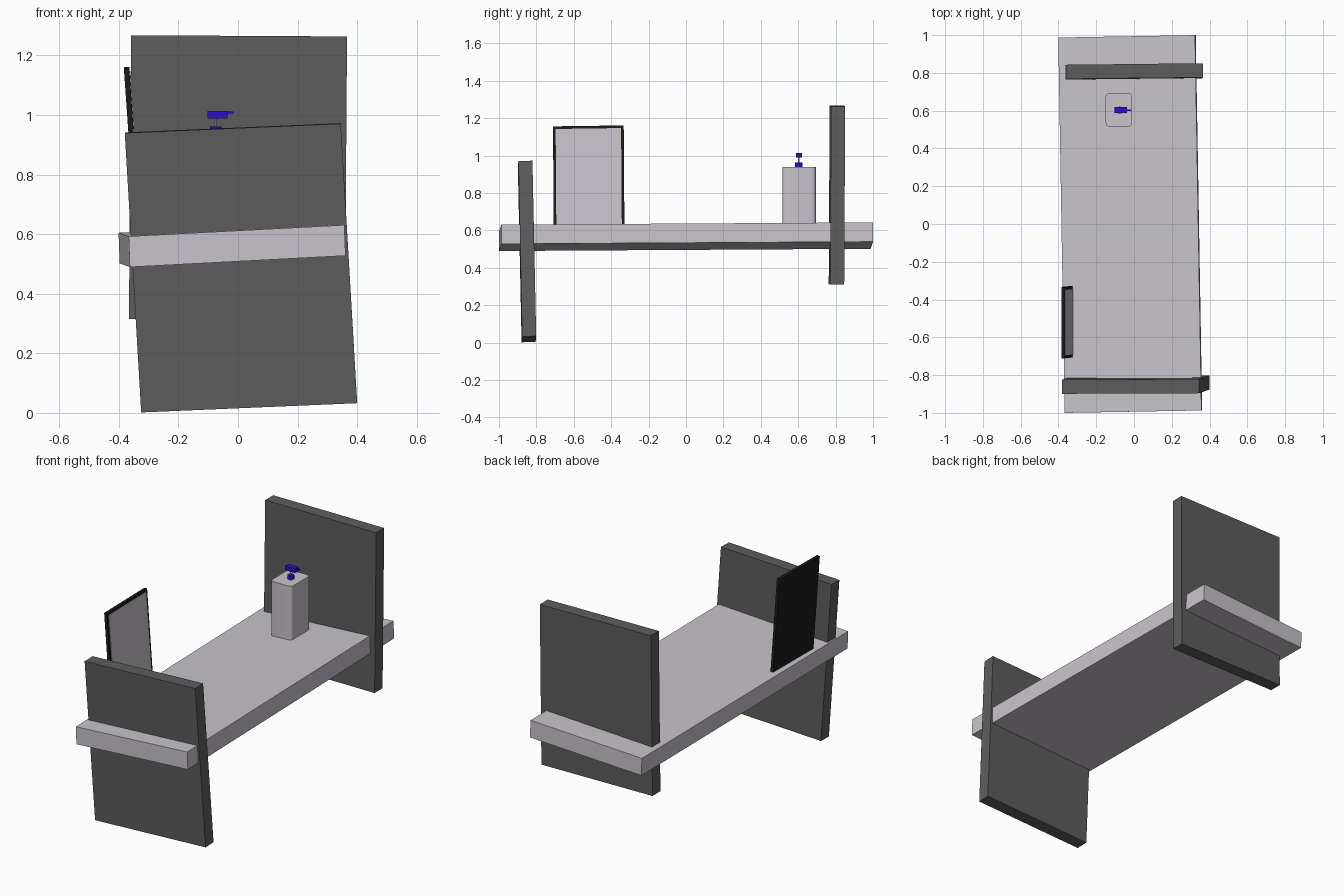
import bpy
import bmesh
from mathutils import Vector

cube = bpy.data.objects.get("Cube")
if cube:
    bpy.data.objects.remove(cube, do_unlink=True)


def material(name, rgb):
    mat = bpy.data.materials.new(name)
    mat.use_nodes = True
    mat.diffuse_color = (*rgb, 1)
    mat.node_tree.nodes["Principled BSDF"].inputs["Base Color"].default_value = (*rgb, 1)
    return mat


PALE = material("pale grey", (0.58, 0.55, 0.60))
DARK = material("dark grey", (0.11, 0.11, 0.11))
BLACK = material("near black", (0.012, 0.011, 0.012))
BLUE = material("deep blue", (0.02, 0.005, 0.62))


def finish(bm, name, mat):
    bmesh.ops.recalc_face_normals(bm, faces=bm.faces)
    mesh = bpy.data.meshes.new(name)
    bm.to_mesh(mesh)
    bm.free()
    mesh.materials.append(mat)
    obj = bpy.data.objects.new(name, mesh)
    bpy.context.collection.objects.link(obj)
    return obj


def slab(name, mat, centre, ex, ey, ez, round_uprights=0):
    """Box spanned by three edge vectors, so it can lean freely."""
    bm = bmesh.new()
    bmesh.ops.create_cube(bm, size=1)
    if round_uprights:
        uprights = [e for e in bm.edges
                    if abs(e.verts[0].co.z - e.verts[1].co.z) > 0.5]
    for v in bm.verts:
        a, b, c = v.co
        v.co = Vector(centre) + a * Vector(ex) + b * Vector(ey) + c * Vector(ez)
    if round_uprights:
        bmesh.ops.bevel(bm, geom=uprights, offset=round_uprights,
                        segments=4, profile=0.5, affect='EDGES')
    return finish(bm, name, mat)


def block(name, mat, centre, size, **kw):
    x, y, z = size
    return slab(name, mat, centre, (x, 0, 0), (0, y, 0), (0, 0, z), **kw)


def post(name, mat, centre, radius, depth, sides):
    bm = bmesh.new()
    bmesh.ops.create_cone(bm, cap_ends=True, segments=sides, radius1=radius,
                          radius2=radius, depth=depth)
    bmesh.ops.translate(bm, verts=bm.verts, vec=centre)
    return finish(bm, name, mat)


# Bed deck and the two slightly leaning end boards
slab("bed_deck", PALE, (-0.02, 0, 0.566),
     (0.724, 0.013, 0.038), (-0.034, 1.987, 0.012), (-0.004, 0, 0.103))
slab("front_board", DARK, (0.01, -0.85, 0.487),
     (0.725, 0.003, 0.031), (0, 0.075, 0.002), (-0.055, -0.02, 0.938))
slab("back_board", DARK, (0, 0.807, 0.789),
     (0.725, 0.008, -0.004), (0, 0.075, 0), (0.007, 0.005, 0.953))

# Leaning screen with a dark frame
slab("screen_frame", BLACK, (-0.354, -0.52, 0.873),
     (0.018, 0, 0.001), (0, 0.378, 0.005), (-0.04, -0.004, 0.57))
slab("screen_panel", PALE, (-0.347, -0.52, 0.866),
     (0.010, 0, 0.001), (0, 0.35, 0.005), (-0.039, -0.004, 0.556))

# Bottle with its pump
bottle = block("bottle", PALE, (-0.08, 0.605, 0.77), (0.14, 0.178, 0.34),
               round_uprights=0.02)
bpy.context.view_layer.objects.active = bottle
bottle.select_set(True)
bpy.ops.object.shade_smooth_by_angle()
post("pump_collar", BLUE, (-0.075, 0.603, 0.95), 0.019, 0.024, 12)
post("pump_stem", PALE, (-0.075, 0.603, 0.975), 0.005, 0.04, 8)
block("pump_head", BLUE, (-0.069, 0.603, 1.001), (0.066, 0.032, 0.025))
block("pump_nozzle", BLUE, (-0.026, 0.603, 1.008), (0.022, 0.008, 0.006))
